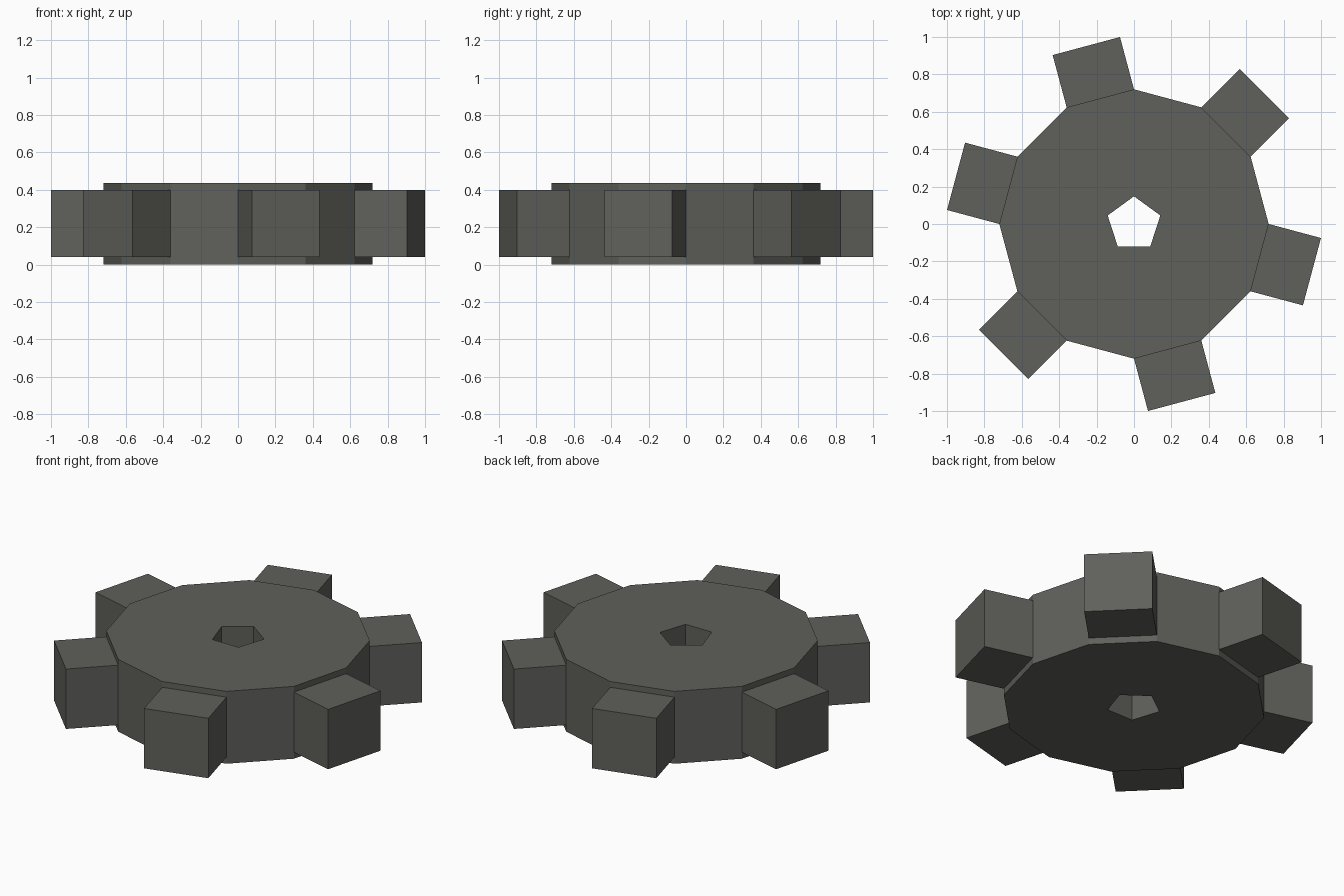
import bpy, bmesh, math

if "Cube" in bpy.data.objects:
    bpy.data.objects.remove(bpy.data.objects["Cube"])

R, H = 0.72, 0.435          # disc radius and height
HOLE_R = 0.148              # five-sided axle hole
TOOTH_OUT, TOOTH_Z = 0.985, (0.04, 0.4)

mat = bpy.data.materials.new("dark grey")
mat.diffuse_color = (0.115, 0.117, 0.104, 1)
mat.use_nodes = True
mat.node_tree.nodes["Principled BSDF"].inputs["Base Color"].default_value = mat.diffuse_color


def prism(name, points, z0, z1):
    """Extrude a counter-clockwise outline from z0 to z1."""
    bm = bmesh.new()
    low = [bm.verts.new((x, y, z0)) for x, y in points]
    high = [bm.verts.new((x, y, z1)) for x, y in points]
    bm.faces.new(low[::-1])
    bm.faces.new(high)
    n = len(points)
    for i in range(n):
        j = (i + 1) % n
        bm.faces.new((low[i], low[j], high[j], high[i]))
    mesh = bpy.data.meshes.new(name)
    bm.to_mesh(mesh)
    bm.free()
    mesh.materials.append(mat)
    obj = bpy.data.objects.new(name, mesh)
    bpy.context.collection.objects.link(obj)
    return obj


def ring(n, r, start=0.0):
    return [(r * math.cos(start + math.tau * i / n),
             r * math.sin(start + math.tau * i / n)) for i in range(n)]


# Twelve-sided disc with the axle hole cut through
disc = prism("gear_disc", ring(12, R), 0, H)
cutter = prism("hole_cutter", ring(5, HOLE_R, math.pi / 2), -0.1, H + 0.1)
cut = disc.modifiers.new("axle_hole", 'BOOLEAN')
cut.operation, cut.solver, cut.object = 'DIFFERENCE', 'EXACT', cutter
bpy.context.view_layer.objects.active = disc
disc.select_set(True)
bpy.ops.object.modifier_apply(modifier=cut.name)
bpy.data.objects.remove(cutter)

# Six block teeth, one on every other side of the disc
half = R * math.sin(math.pi / 12)
inner = R * math.cos(math.pi / 12)
for k in range(6):
    tooth = prism(f"tooth_{k + 1}",
                  [(inner, -half), (TOOTH_OUT, -half), (TOOTH_OUT, half), (inner, half)],
                  *TOOTH_Z)
    tooth.rotation_euler.z = math.radians(45 + 60 * k)
